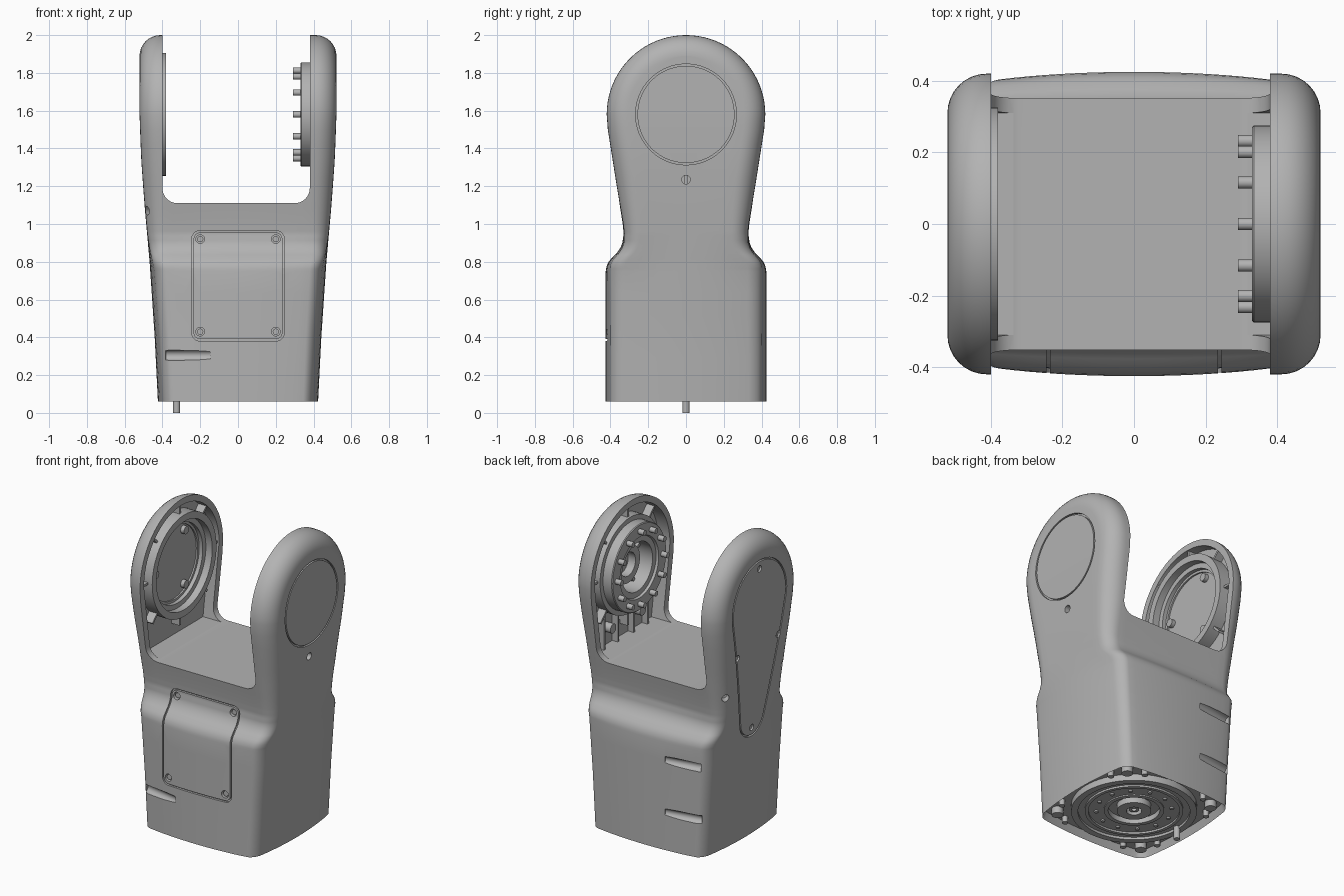
import bpy, bmesh, math
from mathutils import Matrix, Vector

if "Cube" in bpy.data.objects:
    bpy.data.objects.remove(bpy.data.objects["Cube"])

GREY = bpy.data.materials.new("mid_grey")
GREY.use_nodes = True
GREY.diffuse_color = (0.45, 0.45, 0.45, 1)
GREY.node_tree.nodes["Principled BSDF"].inputs["Base Color"].default_value = (0.45, 0.45, 0.45, 1)

PIVOT, R, BASE, FLOOR = 1.58, 0.42, 0.06, 1.11
DEPTH = [(0.06, 0.425), (0.75, 0.425), (0.775, 0.421), (0.8, 0.41), (0.825, 0.389), (0.85, 0.364),
         (0.875, 0.347), (0.9, 0.337), (0.95, 0.33), (1.0, 0.335), (1.5, 0.414), (1.58, 0.42)]
WIDTH = [(0.06, 0.424), (0.4, 0.441), (0.8, 0.468), (1.1, 0.495), (1.35, 0.513), (1.6, 0.522), (2.1, 0.522)]
FILLET = [(0.06, 0.06), (0.8, 0.07), (1.2, 0.11)]
BULGE = [(0.06, 0.035), (0.75, 0.03), (0.95, 0.004), (1.2, 0.0)]


def lerp(table, z):
    for (z0, a), (z1, b) in zip(table, table[1:]):
        if z <= z1:
            return a + (b - a) * max(0, z - z0) / (z1 - z0)
    return table[-1][1]


def make(name, bm, smooth=True):
    bmesh.ops.remove_doubles(bm, verts=bm.verts, dist=1e-5)
    bmesh.ops.recalc_face_normals(bm, faces=bm.faces)
    mesh = bpy.data.meshes.new(name)
    bm.to_mesh(mesh)
    bm.free()
    mesh.materials.append(GREY)
    ob = bpy.data.objects.new(name, mesh)
    bpy.context.collection.objects.link(ob)
    if smooth:
        shade(ob)
    return ob


def activate(ob):
    bpy.ops.object.select_all(action='DESELECT')
    ob.select_set(True)
    bpy.context.view_layer.objects.active = ob


def shade(ob):
    activate(ob)
    bpy.ops.object.shade_smooth_by_angle(angle=math.radians(32))


def cut(ob, cutter):
    cutter.hide_render = True
    mod = ob.modifiers.new("cut", 'BOOLEAN')
    mod.operation, mod.solver, mod.object = 'DIFFERENCE', 'EXACT', cutter
    activate(ob)
    bpy.ops.object.modifier_apply(modifier=mod.name)
    bpy.data.objects.remove(cutter)


def skin(bm, rings, close=False):
    """Join equal closed rings of points with quads."""
    vs = [[bm.verts.new(p) for p in ring] for ring in rings]
    n = len(vs[0])
    for a, b in zip(vs, vs[1:] + (vs[:1] if close else [])):
        for i in range(n):
            bm.faces.new((a[i], a[(i + 1) % n], b[(i + 1) % n], b[i]))
    return vs


def lathe(name, profile, place, n=64):
    """Turn a closed (radius, height) profile round local z."""
    bm = bmesh.new()
    skin(bm, [[place @ Vector((r * math.cos(t), r * math.sin(t), h)) for r, h in profile]
              for t in (math.tau * k / n for k in range(n))], True)
    return make(name, bm)


def rod(name, start, end, radius, n=20):
    a, b = Vector(start), Vector(end)
    bm = bmesh.new()
    m = Matrix.Translation((a + b) / 2) @ (b - a).to_track_quat('Z', 'Y').to_matrix().to_4x4()
    bmesh.ops.create_cone(bm, cap_ends=True, segments=n, radius1=radius, radius2=radius,
                          depth=(b - a).length, matrix=m)
    return make(name, bm)


def block(name, size, place):
    bm = bmesh.new()
    bmesh.ops.create_cube(bm, size=1, matrix=place @ Matrix.Diagonal((*size, 1)))
    return make(name, bm, False)


def prism(name, pts, low, high, to3d):
    bm = bmesh.new()
    vs = skin(bm, [[to3d(u, v, d) for u, v in pts] for d in (low, high)])
    bm.faces.new(vs[0])
    bm.faces.new(vs[1])
    return make(name, bm)


def outline(circles, n=72):
    """Outline round a set of circles, as (point, normal) pairs."""
    raw = []
    for k in range(n):
        nrm = Vector((math.cos(math.tau * (k + .5) / n), math.sin(math.tau * (k + .5) / n)))
        u, v, r = max(circles, key=lambda c: c[0] * nrm.x + c[1] * nrm.y + c[2])
        raw.append((Vector((u, v)) + nrm * r, nrm))
    out = []
    for (p, a), (q, b) in zip(raw, raw[1:] + raw[:1]):
        m = max(1, int((q - p).length / 0.03))
        out += [(p.lerp(q, j / m), a.lerp(b, j / m)) for j in range(m)]
    return out


def groove(ob, circles, surf, w=0.005, deep=0.014):
    bm = bmesh.new()
    skin(bm, [[surf(*(p + nrm * s), d) for s, d in ((-w, deep), (w, deep), (w, -0.02), (-w, -0.02))]
              for p, nrm in outline(circles)], True)
    cut(ob, make("groove_cutter", bm, False))


def front(x, z, d):
    return Vector((x, d - lerp(DEPTH, z) + lerp(BULGE, z) * (x / lerp(WIDTH, z)) ** 2, z))


def side(s):
    return lambda y, z, d: Vector((s * (lerp(WIDTH, z) - lerp(BULGE, z) * (y / 0.42) ** 2 - d), y, z))


def screw(ob, surf, u, v, r=0.023):
    cut(ob, rod("screw_cutter", surf(u, v, -0.03), surf(u, v, 0.025), r))
    rod("cover_screw", surf(u, v, 0.03), surf(u, v, 0.009), r * 0.72, 12)


# Outer body: rows of rounded sections, bending over the pivot at the top
rows = [(BASE + 0.115 * i, 0) for i in range(6)] + [(0.75 + 0.0125 * i, 0) for i in range(21)]
rows += [(1.08 + 0.084 * i, 0) for i in range(6)] + [(PIVOT, math.pi / 2 * i / 20) for i in range(21)]
quarter = [(0, k / 8, 1) for k in range(8)] + [(1, math.pi / 2 * k / 8, 1) for k in range(8)]
quarter += [(2, 0, 1 - k / 5) for k in range(6)]


def body_point(z, tilt, kind, t, f):
    hx, r, b = (lerp(T, z) for T in (WIDTH, FILLET, BULGE))
    x = t * (hx - r) if kind == 0 else hx - r + r * math.sin(t) if kind == 1 else hx
    inset = 0 if kind == 0 else r * (1 - math.cos(t)) if kind == 1 else r
    span = (lerp(DEPTH, z) - inset)
    y = span * math.cos(tilt) * f
    return x - b * (y / 0.42) ** 2 * (x / hx) ** 4, y - b * (x / hx) ** 2 * f, z + span * math.sin(tilt)


bm = bmesh.new()
rings = []
for z, tilt in rows:
    q = [body_point(z, tilt, *e) for e in quarter]
    half = q + [(x, -y, h) for x, y, h in q[-2::-1]]
    rings.append(half + [(-x, y, h) for x, y, h in half[-2:0:-1]])
vs = skin(bm, rings)
bottom = bm.faces.new(vs[0])
bmesh.ops.recalc_face_normals(bm, faces=bm.faces)
bmesh.ops.inset_individual(bm, faces=[bottom], thickness=0.018, depth=-0.045)
body = make("fork_housing", bm, False)

# Saddle between the arms, then the hollow arm interiors
saddle = [(-0.4, 2.2), (0.38, 2.2)]
for cx, a0 in ((0.30, 0), (-0.32, -90)):
    for k in range(9):
        a = math.radians(a0 - 90 * k / 8)
        saddle.append((cx + 0.08 * math.cos(a), FLOOR + 0.08 + 0.08 * math.sin(a)))
cut(body, prism("saddle_cutter", saddle, -1, 1, lambda u, v, d: (u, d, v)))
wall = 0.04
arc = [math.pi * k / 40 for k in range(41)]
hollow = [((R - wall) * math.cos(a), PIVOT + (R - wall) * math.sin(a)) for a in arc]
hollow = [(0.31, FLOOR + 0.002)] + hollow + [(-0.31, FLOOR + 0.002)]
cut(body, prism("hollow_cutter", hollow, -0.465, 0.462, lambda u, v, d: (d, u, v)))

# Cover seams and their screws
groove(body, [(x, z, 0.04) for x in (-0.2, 0.2) for z in (0.425, 0.92)], front)
for x in (-0.2, 0.2):
    for z in (0.43, 0.92):
        screw(body, front, x, z)
groove(body, [(0, PIVOT, 0.262)], side(1))
groove(body, [(0, PIVOT, 0.27), (0, 0.84, 0.12)], side(-1))
for y, z in ((0, 1.8), (0.205, 1.3), (-0.205, 1.3), (0, 0.77)):
    screw(body, side(-1), y, z, 0.02)

# Access holes and slanted screw slots
cut(body, rod("hole_cutter", (0.6, 0, 1.235), (0.46, 0, 1.235), 0.023))
for s in (-1, 1):
    cut(body, rod("hole_cutter", (-0.56, s * 0.36, 1.07), (-0.44, s * 0.25, 1.07), 0.023))
for s, z in ((-1, 0.305), (1, 0.305), (1, 0.64)):
    cut(body, rod("slot_cutter", (-0.385, s * 0.395, z), (-0.15, s * 0.44, z), 0.027))
shade(body)

# Right-angle frames pointing from each arm towards the gap
drum = Matrix.Translation((0.47, 0, PIVOT)) @ Matrix.Rotation(-math.pi / 2, 4, 'Y')
seat = Matrix.Translation((-0.47, 0, PIVOT)) @ Matrix.Rotation(math.pi / 2, 4, 'Y')

# Drive drum with drive pins
lathe("drive_drum", [(0.275, 0), (0.275, 0.135), (0.27, 0.14), (0.195, 0.14), (0.19, 0.125),
                     (0.155, 0.125), (0.155, 0)], drum)
lathe("drum_collar", [(0.305, 0), (0.305, 0.075), (0.27, 0.075), (0.27, 0)], drum)
lathe("drum_hub", [(0.12, 0), (0.12, 0.06), (0.075, 0.06), (0.075, 0)], drum, 40)
for k in range(12):
    c = Matrix.Rotation(math.tau * k / 12, 4, 'Z') @ Vector((0.232, 0, 0))
    rod("drive_pin", drum @ (c + Vector((0, 0, 0.13))), drum @ (c + Vector((0, 0, 0.18))), 0.017, 14)
    if k % 3 == 1:
        block("hub_rib", (0.05, 0.02, 0.05), drum @ Matrix.Rotation(math.tau * k / 12, 4, 'Z')
              @ Matrix.Translation((0.135, 0, 0.025)))

# Bearing seat with stepped inner ring and back plate
lathe("bearing_seat", [(0.325, 0), (0.325, 0.09), (0.282, 0.09), (0.282, 0.045), (0.25, 0.045),
                       (0.25, 0.02), (0.235, 0.02), (0.235, 0)], seat)
lathe("seat_back_plate", [(0, 0), (0, 0.01), (0.24, 0.01), (0.24, 0)], seat)
for k in range(3):
    a = math.radians(30 + 120 * k)
    c = Vector((0.2 * math.cos(a), 0.2 * math.sin(a), 0))
    rod("seat_boss", seat @ c, seat @ (c + Vector((0, 0, 0.035))), 0.025)

# Radial ribs inside both arms, and uprights on the saddle floor
for frame, inner in ((drum, 0.29), (seat, 0.31)):
    for k in range(8):
        block("arm_rib", (0.39 - inner, 0.014, 0.06), frame @ Matrix.Rotation(math.tau * k / 8, 4, 'Z')
              @ Matrix.Translation(((0.39 + inner) / 2, 0, 0.03)))
for y in (-0.22, -0.08, 0.08, 0.22):
    block("floor_rib", (0.045, 0.014, 0.22), Matrix.Translation((0.445, y, FLOOR + 0.11)))
for y in (-0.15, 0.15):
    rod("arm_boss", (0.47, y, 1.225), (0.41, y, 1.225), 0.03)

# Underside flange: stepped rings, bolts, corner bosses and locating pin
flange = Matrix.Translation((0, 0, 0.108)) @ Matrix.Rotation(math.pi, 4, 'X')
for name, r0, r1, h in (("outer_flange", 0.325, 0.365, 0.044), ("flange_plate", 0.16, 0.325, 0.028),
                        ("flange_ridge", 0.265, 0.285, 0.04), ("inner_ridge", 0.15, 0.175, 0.036),
                        ("hub_ring", 0.045, 0.1, 0.04), ("hub_bore", 0.015, 0.03, 0.03)):
    lathe(name, [(r0, 0), (r0, h), (r1, h), (r1, 0)], flange)
for k in range(12):
    a = math.tau * (k + 0.5) / 12
    x, y = math.cos(a), math.sin(a)
    rod("flange_bolt", (0.22 * x, 0.22 * y, 0.1), (0.22 * x, 0.22 * y, 0.07), 0.012, 12)
for sx in (-1, 1):
    for sy in (-1, 1):
        rod("corner_boss", (0.315 * sx, 0.315 * sy, 0.108), (0.315 * sx, 0.315 * sy, 0.063), 0.034)
        for x, y in ((0.36, 0.22), (0.22, 0.36)):
            rod("edge_boss", (x * sx, y * sy, 0.108), (x * sx, y * sy, 0.066), 0.018, 14)
rod("locating_pin", (-0.325, 0, 0.108), (-0.325, 0, 0), 0.019)
